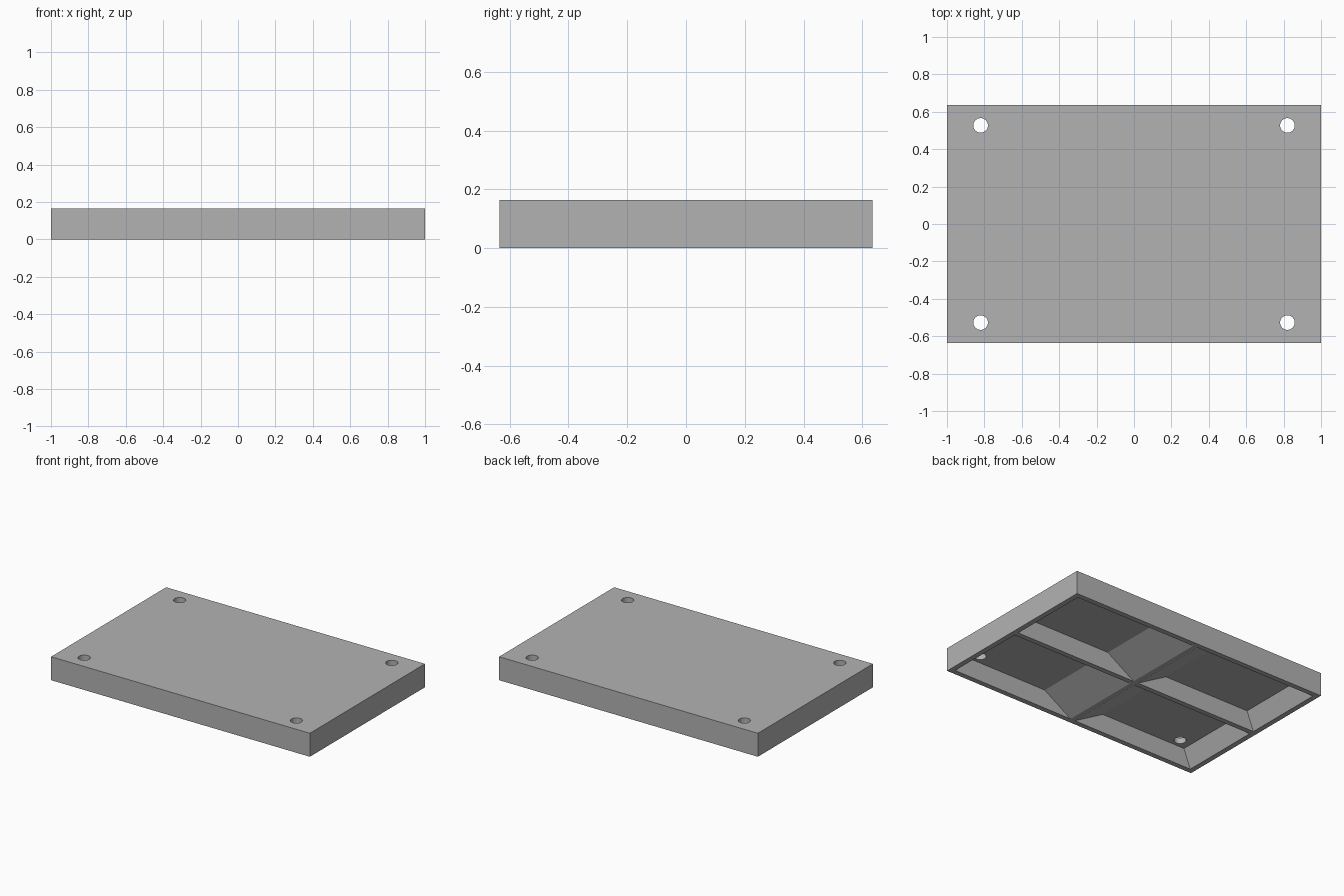
import bpy
import bmesh

W, D, H = 1.0, 0.635, 0.164        # half width, half depth, height
WALL, RIB = 0.036, 0.018           # outer wall, half of the centre rib
FLOOR = 0.123                      # pocket depth

cube = bpy.data.objects.get("Cube")
if cube:
    bpy.data.objects.remove(cube, do_unlink=True)

grey = bpy.data.materials.new("mid_grey")
grey.use_nodes = True
grey.diffuse_color = (0.45, 0.45, 0.45, 1)
grey.node_tree.nodes["Principled BSDF"].inputs["Base Color"].default_value = grey.diffuse_color


def make_object(name, bm):
    bmesh.ops.recalc_face_normals(bm, faces=bm.faces)
    mesh = bpy.data.meshes.new(name)
    bm.to_mesh(mesh)
    bm.free()
    mesh.materials.append(grey)
    obj = bpy.data.objects.new(name, mesh)
    bpy.context.collection.objects.link(obj)
    return obj


def lofted(bm, rings):
    """Closed solid through a stack of four-sided rings."""
    loops = [[bm.verts.new(p) for p in ring] for ring in rings]
    bm.faces.new(loops[0])
    bm.faces.new(loops[-1])
    for a, b in zip(loops, loops[1:]):
        for i in range(4):
            j = (i + 1) % 4
            bm.faces.new((a[i], a[j], b[j], b[i]))


def rect(x0, x1, y0, y1, z):
    return [(x0, y0, z), (x1, y0, z), (x1, y1, z), (x0, y1, z)]


def cut(target, cutter):
    cutter.hide_render = True
    mod = target.modifiers.new("cut", "BOOLEAN")
    mod.operation = "DIFFERENCE"
    mod.solver = "EXACT"
    mod.object = cutter
    bpy.context.view_layer.objects.active = target
    bpy.ops.object.modifier_apply(modifier=mod.name)
    bpy.data.objects.remove(cutter, do_unlink=True)


# Rectangular slab
bm = bmesh.new()
lofted(bm, [rect(-W, W, -D, D, z) for z in (0, H)])
slab = make_object("base_plate", bm)

# Four tapered pockets underneath, with a long ramp beside the centre rib
pockets = bmesh.new()
holes = bmesh.new()
for sx in (-1, 1):
    for sy in (-1, 1):
        rim = (RIB, W - WALL, RIB, D - WALL)
        floor = (RIB + 0.22, W - WALL - 0.06, RIB + 0.01, D - WALL - 0.01)
        rings = [rect(*rim, -0.1), rect(*rim, 0), rect(*floor, FLOOR)]
        lofted(pockets, [[(x * sx, y * sy, z) for x, y, z in r] for r in rings])
        # Screw hole through each corner
        made = bmesh.ops.create_cone(holes, cap_ends=True, segments=32,
                                     radius1=0.039, radius2=0.039, depth=1)
        bmesh.ops.translate(holes, verts=made["verts"],
                            vec=(sx * 0.82, sy * 0.527, 0))
cut(slab, make_object("pocket_cutter", pockets))
cut(slab, make_object("hole_cutter", holes))

# Round hole walls, crisp plate edges
bpy.ops.object.select_all(action="DESELECT")
slab.select_set(True)
bpy.context.view_layer.objects.active = slab
bpy.ops.object.shade_smooth_by_angle(angle=0.4)
